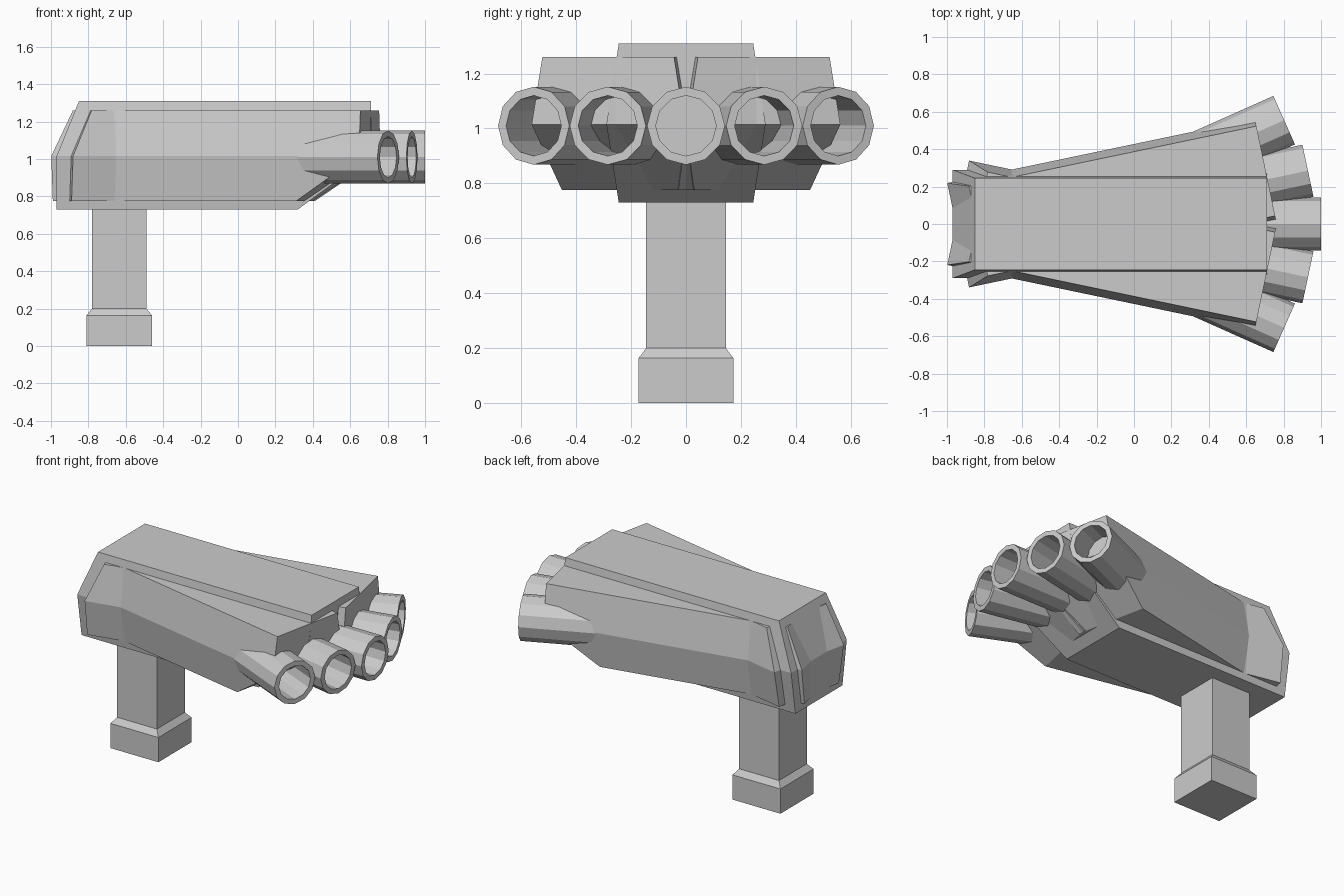
import bpy, bmesh, math
from mathutils import Matrix, Vector

cube = bpy.data.objects.get("Cube")
if cube:
    bpy.data.objects.remove(cube, do_unlink=True)

grey = bpy.data.materials.new("plain grey")
grey.use_nodes = True
colour = (0.6, 0.6, 0.6, 1)
grey.diffuse_color = colour
grey.node_tree.nodes["Principled BSDF"].inputs["Base Color"].default_value = colour

MID = 1.015  # height of the barrel axes and the widest line of the body


def finish(name, bm, matrix=Matrix()):
    bmesh.ops.recalc_face_normals(bm, faces=bm.faces)
    mesh = bpy.data.meshes.new(name)
    bm.to_mesh(mesh)
    bm.free()
    mesh.materials.append(grey)
    obj = bpy.data.objects.new(name, mesh)
    obj.matrix_world = matrix
    bpy.context.collection.objects.link(obj)
    return obj


def loft(name, levels, matrix=Matrix()):
    """Stack rectangles given as (z, x start, x end, half width)."""
    bm = bmesh.new()
    rings = [[bm.verts.new(p) for p in
              ((a, -w, z), (b, -w, z), (b, w, z), (a, w, z))]
             for z, a, b, w in levels]
    for low, high in zip(rings, rings[1:]):
        for i in range(4):
            j = (i + 1) % 4
            bm.faces.new((low[i], low[j], high[j], high[i]))
    bm.faces.new(rings[0][::-1])
    bm.faces.new(rings[-1])
    return finish(name, bm, matrix)


def barrel(name, x, y, angle, length, depth, sides=12):
    """Hollow barrel with its muzzle at the origin, pointing along +x."""
    bm = bmesh.new()
    rings = []
    for r, u in ((0.142, -length), (0.142, 0), (0.11, 0), (0.11, -depth)):
        rings.append([bm.verts.new((u, r * math.cos(t), r * math.sin(t)))
                      for t in (math.tau * i / sides for i in range(sides))])
    for p, q in zip(rings, rings[1:]):
        for i in range(sides):
            j = (i + 1) % sides
            bm.faces.new((p[i], p[j], q[j], q[i]))
    bm.faces.new(rings[0])
    bm.faces.new(rings[-1])
    place = Matrix.Translation(Vector((x, y, MID - 0.005)))
    return finish(name, bm, place @ Matrix.Rotation(angle, 4, 'Z'))


# Central body
loft("central_body", [(0.73, -0.97, 0.32, 0.245),
                      (MID, -0.97, 0.71, 0.29),
                      (1.31, -0.85, 0.71, 0.245)])

# Two crossing side bodies that fan out toward the muzzles
for side, word in ((1, "left"), (-1, "right")):
    place = Matrix.Translation(Vector((-0.94, -0.06 * side, 0)))
    place = place @ Matrix.Rotation(side * math.radians(11.8), 4, 'Z')
    loft(word + "_body", [(0.775, 0, 1.33, 0.245),
                          (MID, 0, 1.68, 0.285),
                          (1.26, 0.11, 1.68, 0.245)], place)

# Fan of five barrels
barrel("central_barrel", 1.0, 0, 0, 0.6, 0.2)
for side, word in ((1, "left"), (-1, "right")):
    barrel(word + "_inner_barrel", 0.93, 0.285 * side,
           side * math.radians(12), 0.6, 0.5)
    barrel(word + "_outer_barrel", 0.803, 0.555 * side,
           side * math.radians(24), 0.6, 0.5)

# Grip with a chamfered foot
loft("grip", [(0.15, -0.78, -0.49, 0.145), (0.76, -0.78, -0.49, 0.145)])
loft("grip_foot", [(0, -0.81, -0.46, 0.173),
                   (0.163, -0.81, -0.46, 0.173),
                   (0.2, -0.78, -0.49, 0.145)])
